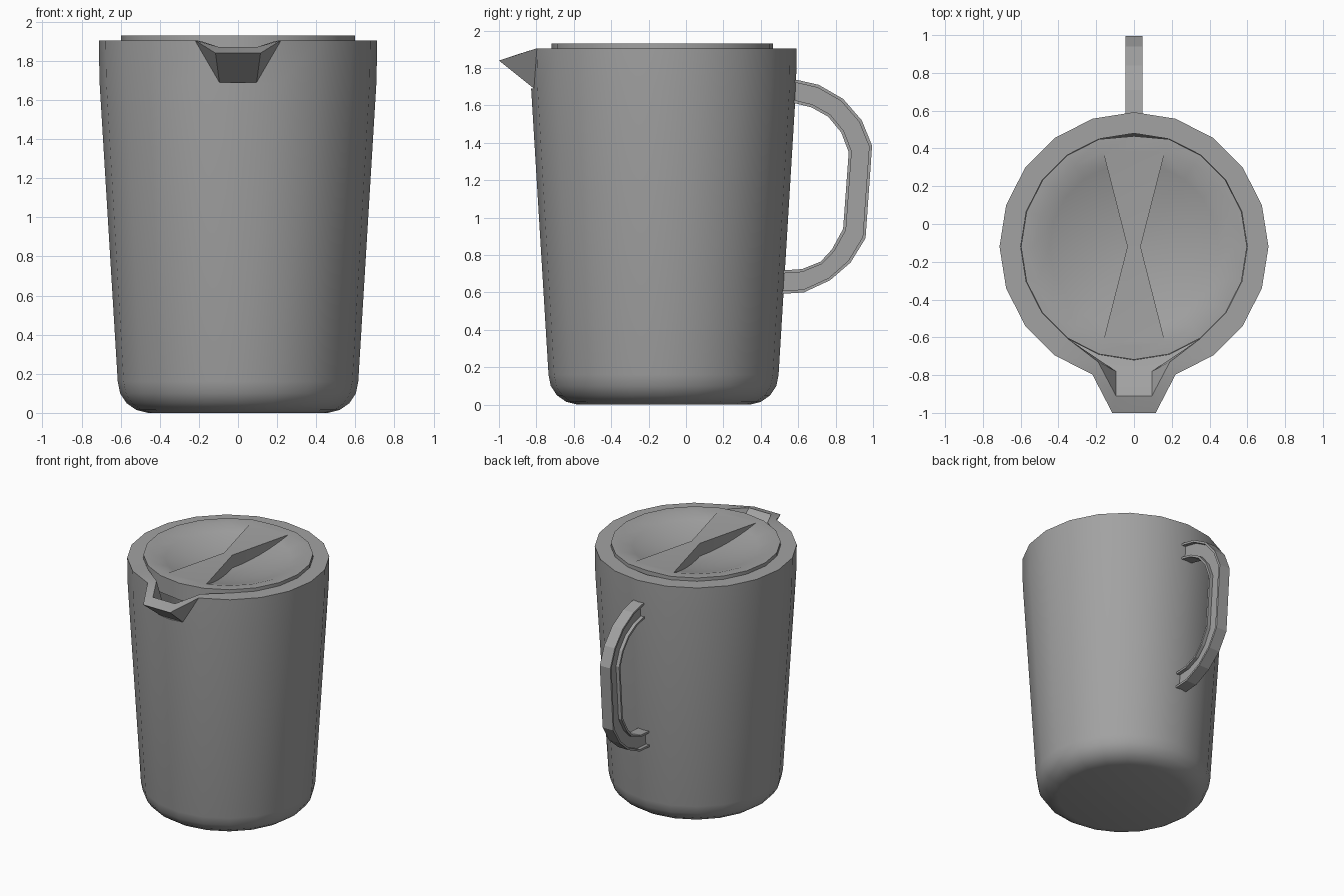
import bpy, bmesh
from math import sin, cos, radians

SIDES = 20
CY = -0.12            # axis of the jug in y
RIM_Z, LID_Z = 1.905, 1.93

cube = bpy.data.objects.get("Cube")
if cube:
    bpy.data.objects.remove(cube, do_unlink=True)

grey = bpy.data.materials.new("grey plastic")
grey.use_nodes = True
grey.diffuse_color = (0.36, 0.36, 0.36, 1)
grey.node_tree.nodes["Principled BSDF"].inputs["Base Color"].default_value = grey.diffuse_color


def ring_point(r, k, z):
    a = radians(360 / SIDES * k)
    return (r * cos(a), CY + r * sin(a), z)


def ring(bm, r, z):
    return [bm.verts.new(ring_point(r, k, z)) for k in range(SIDES)]


def bridge(bm, low, high, skip=()):
    for k in range(SIDES):
        if k not in skip:
            n = (k + 1) % SIDES
            bm.faces.new((low[k], low[n], high[n], high[k]))


def finish(bm, name, smooth=True):
    bmesh.ops.recalc_face_normals(bm, faces=bm.faces)
    mesh = bpy.data.meshes.new(name)
    bm.to_mesh(mesh)
    bm.free()
    ob = bpy.data.objects.new(name, mesh)
    mesh.materials.append(grey)
    bpy.context.collection.objects.link(ob)
    if smooth:
        bpy.ops.object.select_all(action='DESELECT')
        ob.select_set(True)
        bpy.context.view_layer.objects.active = ob
        bpy.ops.object.shade_smooth_by_angle(angle=radians(30))
    return ob


# Jug body: hollow shell whose front side (steps 14 to 16) opens into the spout
bm = bmesh.new()
profile = [(0.46, 0), (0.52, 0.015), (0.57, 0.05), (0.603, 0.1),
           (0.615, 0.16), (0.708, 1.69)]
outer = [ring(bm, r, z) for r, z in profile]
top = ring(bm, 0.712, RIM_Z)
bm.faces.new(outer[0])
for low, high in zip(outer[:-2], outer[1:-1]):
    bridge(bm, low, high)
under, wall = outer[-2:]
bridge(bm, under, wall, skip=(14, 15))
bridge(bm, wall, top, skip=(14, 15))
bm.verts.remove(top[15])

inner_top = ring(bm, 0.6, RIM_Z)
inner_low = ring(bm, 0.6, 1.74)
inner_base = ring(bm, 0.52, 0.1)
front = (13, 14, 15, 16)
bridge(bm, top[:15] + [None] + top[16:], inner_top, skip=front)
bridge(bm, inner_low, inner_top, skip=front)
bridge(bm, inner_base, inner_low)
bm.faces.new(inner_base)
for k in (14, 15, 16):
    bm.verts.remove(inner_top[k])


# Spout: tip, root, lip and channel floor, each as a left and right pair
def pair(x, y, z):
    return [bm.verts.new((s * x, y, z)) for s in (-1, 1)]


tip = pair(0.115, -1.0, 1.84)
root = pair(0.095, -0.813, 1.69)
shoulder = pair(0.19, -0.73, 1.902)
lip = pair(0.095, -0.91, 1.87)
floor = pair(0.095, -0.78, 1.76)
for i, (edge, back) in enumerate(((14, 13), (16, 17))):
    bm.faces.new((under[edge], under[15], wall[15], root[i], wall[edge]))
    bm.faces.new((top[edge], root[i], wall[edge]))
    bm.faces.new((top[edge], tip[i], root[i]))
    bm.faces.new((top[back], top[edge], shoulder[i], inner_top[back]))
    bm.faces.new((top[edge], tip[i], lip[i], shoulder[i]))
    bm.faces.new((shoulder[i], lip[i], floor[i]))
    bm.faces.new((inner_top[back], shoulder[i], floor[i]))
    bm.faces.new((inner_top[back], floor[i], inner_low[back]))
for a, b in ((tip, root), (tip, lip), (lip, floor)):
    bm.faces.new((a[0], a[1], b[1], b[0]))
bm.faces.new((root[0], root[1], wall[15]))
bm.faces.new([inner_low[13], floor[0], floor[1]] + inner_low[17:13:-1])
finish(bm, "jug_body_with_spout")

# Lid: disc with two bowl-shaped pockets that leave an hourglass grip
bm = bmesh.new()
POCKET, DEPTH, STEPS = 0.53, 0.1, 6
base = ring(bm, 0.598, 1.8)
rim = ring(bm, 0.598, LID_Z)
for loop in (base, rim):
    loop[5].co.y = 0.465
arc = ring(bm, POCKET, LID_Z)
bm.faces.new(base)
bridge(bm, base, rim)
bridge(bm, rim, arc)
waist = [bm.verts.new((s * 0.035, CY, LID_Z)) for s in (1, -1)]
bm.faces.new((waist[0], arc[4], arc[5], arc[6], waist[1]))
bm.faces.new((waist[1], arc[14], arc[15], arc[16], waist[0]))
for apex, first in ((waist[0], 16), (waist[1], 6)):
    edge = [arc[(first + i) % SIDES] for i in range(9)]
    rows = []
    for s in range(STEPS):
        row = []
        for v in edge:
            co = apex.co.lerp(v.co, s / STEPS)
            r2 = co.x ** 2 + (co.y - CY) ** 2
            co.z -= DEPTH * (1 - r2 / POCKET ** 2)
            if s == 0 and row:
                row.append(row[0])
            else:
                row.append(bm.verts.new(co))
        rows.append(row)
    rows.append(edge)
    for a, b in zip(rows, rows[1:]):
        for i in range(8):
            quad = [a[i], a[i + 1], b[i + 1], b[i]]
            bm.faces.new(list(dict.fromkeys(quad)))
    # upright sides of the grip
    for i in (0, 8):
        bm.faces.new([apex] + [row[i] for row in rows])
finish(bm, "lid")

# Handle: I-shaped section swept between an outer and an inner path (y, z)
outside = [(0.55, 1.742), (0.60, 1.735), (0.71, 1.71), (0.84, 1.635), (0.94, 1.52),
           (0.995, 1.385), (0.96, 0.89), (0.88, 0.76), (0.77, 0.665), (0.63, 0.6), (0.5, 0.592)]
inside = [(0.55, 1.617), (0.59, 1.61), (0.67, 1.59), (0.76, 1.54), (0.83, 1.455),
          (0.87, 1.35), (0.84, 0.94), (0.78, 0.83), (0.72, 0.765), (0.62, 0.725), (0.5, 0.717)]


def strip(name, t0, t1, half):
    bm = bmesh.new()
    sections = []
    for o, i in zip(outside, inside):
        sections.append([bm.verts.new((x, o[0] + (i[0] - o[0]) * t, o[1] + (i[1] - o[1]) * t))
                         for x, t in ((-half, t0), (half, t0), (half, t1), (-half, t1))])
    for a, b in zip(sections, sections[1:]):
        for k in range(4):
            n = (k + 1) % 4
            bm.faces.new((a[k], a[n], b[n], b[k]))
    bm.faces.new(sections[0])
    bm.faces.new(sections[-1])
    finish(bm, name, smooth=False)


strip("handle_outer_flange", 0, 0.13, 0.045)
strip("handle_web", 0.13, 0.87, 0.018)
strip("handle_inner_flange", 0.87, 1, 0.045)
